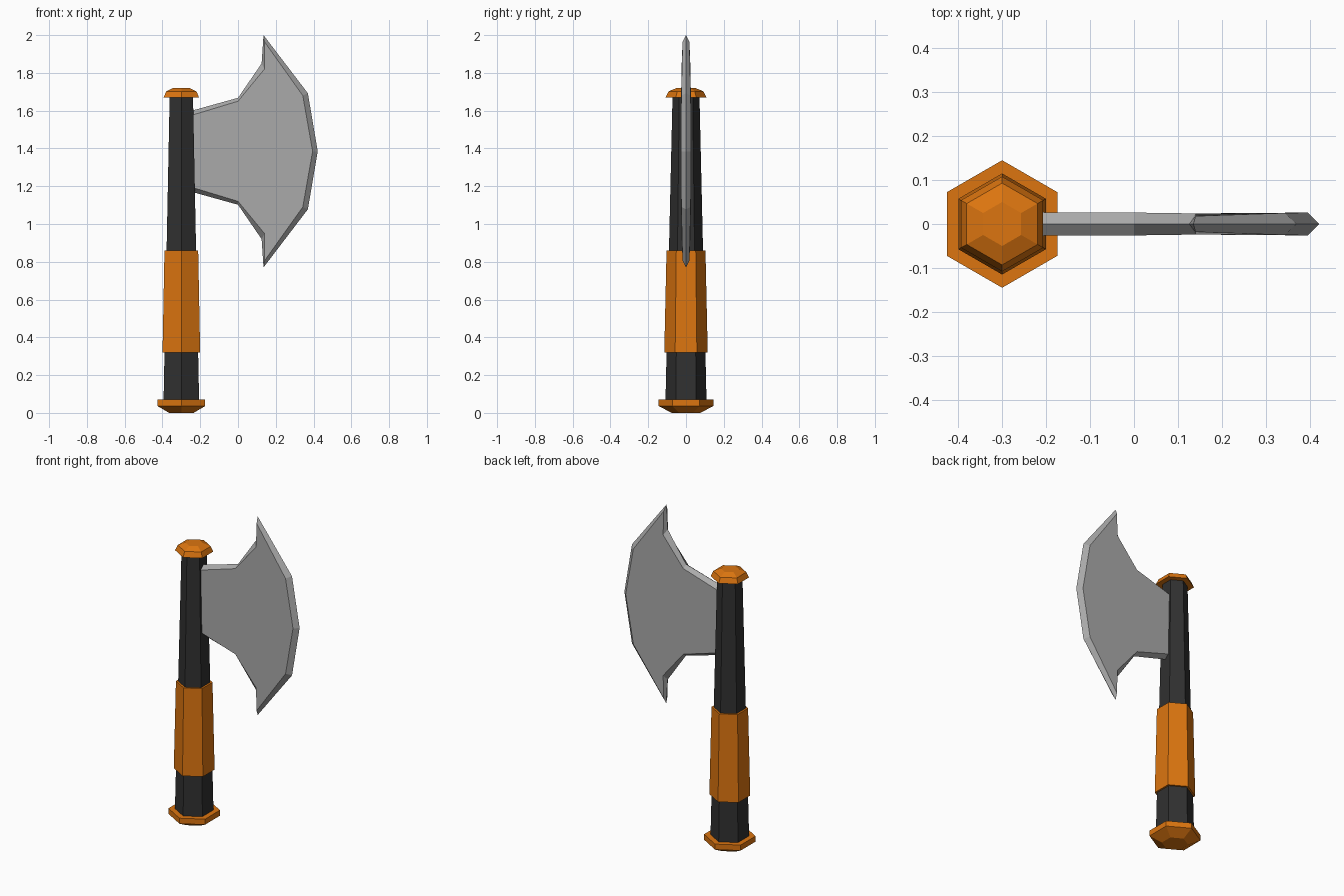
import bpy, bmesh, math

if "Cube" in bpy.data.objects:
    bpy.data.objects.remove(bpy.data.objects["Cube"])


def material(name, rgb):
    m = bpy.data.materials.new(name)
    m.diffuse_color = (*rgb, 1)
    m.use_nodes = True
    m.node_tree.nodes["Principled BSDF"].inputs["Base Color"].default_value = m.diffuse_color
    return m


ORANGE = material("orange", (0.716, 0.178, 0.005))
BLACK = material("charcoal", (0.03, 0.03, 0.03))
STEEL = material("steel grey", (0.40, 0.40, 0.40))
AXIS_X = -0.30


def finish(name, bm, mat):
    bmesh.ops.recalc_face_normals(bm, faces=bm.faces)
    me = bpy.data.meshes.new(name)
    bm.to_mesh(me)
    bm.free()
    me.materials.append(mat)
    ob = bpy.data.objects.new(name, me)
    bpy.context.collection.objects.link(ob)
    return ob


def bridge(bm, a, b):
    n = len(a)
    for i in range(n):
        j = (i + 1) % n
        bm.faces.new((a[i], a[j], b[j], b[i]))


def hex_lathe(name, profile, mat):
    """Stack of hexagons (radius, z) with corners on the y axis."""
    bm = bmesh.new()
    rings = []
    for r, z in profile:
        angles = [math.radians(90 + 60 * k) for k in range(6)]
        rings.append([bm.verts.new((AXIS_X + r * math.cos(a), r * math.sin(a), z))
                      for a in angles])
    for a, b in zip(rings, rings[1:]):
        bridge(bm, a, b)
    bm.faces.new(rings[0])
    bm.faces.new(rings[-1])
    return finish(name, bm, mat)


# Handle parts
hex_lathe("handle", [(0.109, 0.05), (0.071, 1.69)], BLACK)
hex_lathe("grip", [(0.115, 0.32), (0.103, 0.86)], ORANGE)
hex_lathe("pommel", [(0.075, 0.0), (0.145, 0.036), (0.145, 0.07)], ORANGE)
hex_lathe("top_cap", [(0.108, 1.67), (0.093, 1.702), (0.05, 1.72)], ORANGE)

# Blade: sharp outline at y = 0, inset flat cheeks on both sides
MID_Z = 1.385
# half outlines as (x, height above the middle, half thickness)
outer = [(-0.28, 0.205, 0), (0.0, 0.283, 0), (0.125, 0.465, 0),
         (0.135, 0.615, 0), (0.37, 0.307, 0), (0.422, 0, 0)]
inner = [(-0.28, 0.18, 0.027), (0.0, 0.265, 0.026), (0.14, 0.435, 0.024),
         (0.14, 0.58, 0.018), (0.343, 0.295, 0.025), (0.395, 0, 0.026)]


def blade_ring(bm, half, side):
    full = half + [(x, -z, t) for x, z, t in reversed(half[:-1])]
    return [bm.verts.new((x, side * t, MID_Z + z)) for x, z, t in full]


bm = bmesh.new()
edge = blade_ring(bm, outer, 0)
for side in (-1, 1):
    cheek = blade_ring(bm, inner, side)
    bridge(bm, edge, cheek)
    bm.faces.new(cheek)
finish("blade", bm, STEEL)
